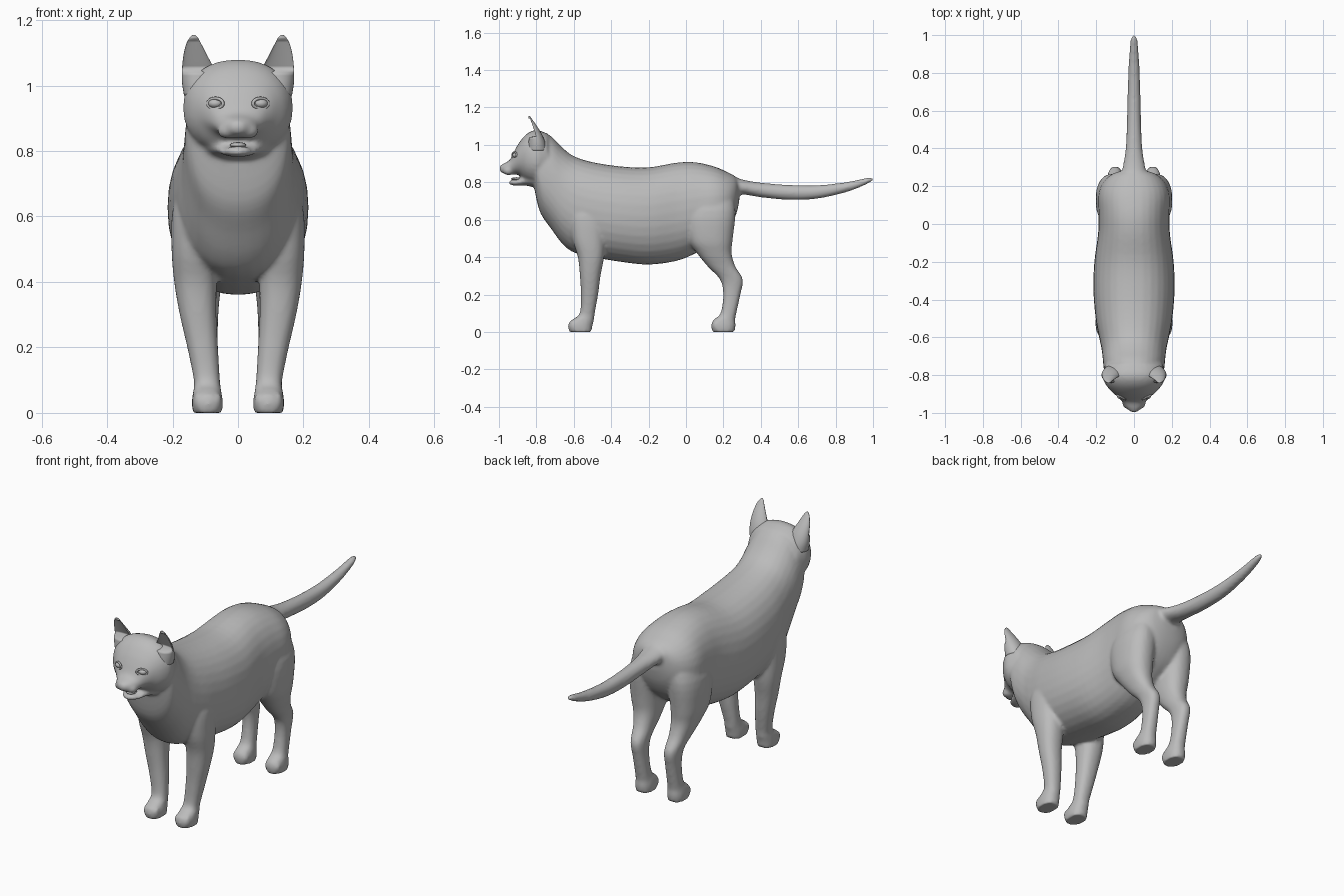
import bpy, bmesh, math
from mathutils import Vector

if "Cube" in bpy.data.objects:
    bpy.data.objects.remove(bpy.data.objects["Cube"])

fur = bpy.data.materials.new("grey")
fur.diffuse_color = (0.5, 0.5, 0.5, 1)
fur.use_nodes = True
fur.node_tree.nodes["Principled BSDF"].inputs["Base Color"].default_value = fur.diffuse_color


def spline(rows, steps):
    """Smooth Catmull-Rom interpolation through rows of numbers."""
    out = []
    for i in range(len(rows) - 1):
        a, b, c, d = (rows[max(i - 1, 0)], rows[i], rows[i + 1],
                      rows[min(i + 2, len(rows) - 1)])
        for k in range(steps):
            t = k / steps
            out.append([0.5 * (2 * q + (r - p) * t + (2 * p - 5 * q + 4 * r - s) * t * t
                               + (3 * q - p - 3 * r + s) * t ** 3)
                        for p, q, r, s in zip(a, b, c, d)])
    return out + [list(rows[-1])]


def finish(bm, name):
    bmesh.ops.recalc_face_normals(bm, faces=bm.faces)
    for f in bm.faces:
        f.smooth = True
    mesh = bpy.data.meshes.new(name)
    bm.to_mesh(mesh)
    bm.free()
    mesh.materials.append(fur)
    ob = bpy.data.objects.new(name, mesh)
    bpy.context.collection.objects.link(ob)
    return ob


def loft(name, rings, power=2.0, sides=32, steps=4):
    """rings: functions-free list of (centre xyz, u axis radius, v radius, upright flag)."""
    bm = bmesh.new()
    loops = []
    for x, y, z, ru, rv, upright in spline(rings, steps):
        loop = []
        for k in range(sides):
            a = 2 * math.pi * k / sides
            c, s = math.cos(a), math.sin(a)
            u = ru * math.copysign(abs(c) ** (2 / power), c)
            v = rv * math.copysign(abs(s) ** (2 / power), s)
            loop.append(bm.verts.new((x + u, y, z + v) if upright > .5 else (x + u, y + v, z)))
        loops.append(loop)
    for a, b in zip(loops, loops[1:]):
        for k in range(sides):
            j = (k + 1) % sides
            bm.faces.new((a[k], a[j], b[j], b[k]))
    bm.faces.new(loops[0])
    bm.faces.new(loops[-1])
    return finish(bm, name)


def along_y(name, rows, power=2.0):
    """rows: y, top z, bottom z, half width."""
    return loft(name, [(0, y, (t + b) / 2, w, (t - b) / 2, 1) for y, t, b, w in rows], power)


def along_z(name, rows, side, power=2.0):
    """rows: z, centre x, centre y, x radius, y radius."""
    return loft(name, [(side * x, y, z, rx, ry, 0) for z, x, y, rx, ry in rows], power)


def ball(name, centre, radii):
    bm = bmesh.new()
    bmesh.ops.create_uvsphere(bm, u_segments=24, v_segments=16, radius=1)
    for v in bm.verts:
        v.co = Vector([c + r * p for c, r, p in zip(centre, radii, v.co)])
    return finish(bm, name)


# Torso and neck
parts = [along_y("body", [
    (-.81, 1.06, .76, .14), (-.78, 1.075, .64, .158), (-.72, 1.045, .55, .165),
    (-.66, .985, .47, .172), (-.6, .94, .425, .185), (-.5, .908, .40, .203),
    (-.35, .885, .375, .215), (-.2, .88, .36, .21), (-.05, .905, .38, .19),
    (.05, .907, .42, .188), (.15, .885, .48, .19), (.22, .855, .54, .165),
    (.265, .83, .62, .115), (.285, .80, .70, .05)], 2.2)]

# Head, lower jaw, muzzle and nose
parts.append(along_y("head", [
    (-.74, 1.06, .80, .15), (-.80, 1.08, .785, .168), (-.85, 1.06, .80, .15),
    (-.89, 1.015, .835, .115), (-.915, .972, .842, .088), (-.94, .922, .842, .064),
    (-.97, .903, .845, .045), (-.988, .893, .853, .026), (-.998, .882, .865, .01)], 2.2))
parts.append(along_y("jaw", [
    (-.80, .86, .77, .11), (-.86, .835, .783, .075), (-.90, .815, .782, .055),
    (-.93, .815, .784, .038), (-.945, .808, .79, .018)]))
parts.append(ball("nose", (0, -.98, .882), (.02, .017, .012)))
for s in (-1, 1):
    parts.append(ball("muzzle", (s * .028, -.948, .862), (.036, .032, .025)))

# Tail
parts.append(along_y("tail", [
    (.18, .86, .70, .09), (.24, .84, .72, .075), (.3, .815, .735, .06), (.4, .798, .72, .044),
    (.55, .786, .706, .037), (.7, .784, .712, .034), (.85, .80, .745, .028),
    (.95, .82, .782, .021), (.985, .828, .80, .015), (1.0, .822, .808, .006)]))

# Legs with paws and toes
for s in (-1, 1):
    parts.append(along_z("front_leg", [
        (.70, .12, -.53, .05, .06), (.62, .13, -.525, .07, .095), (.5, .133, -.52, .07, .088),
        (.4, .13, -.508, .065, .07), (.3, .122, -.512, .056, .055), (.2, .108, -.516, .047, .046),
        (.1, .095, -.528, .04, .04), (.065, .094, -.55, .043, .058),
        (.035, .093, -.565, .047, .065), (.0, .093, -.565, .045, .06)], s, 2.3))
    parts.append(along_z("hind_leg", [
        (.78, .09, .15, .05, .09), (.65, .113, .13, .085, .135), (.5, .118, .13, .08, .12),
        (.42, .113, .152, .066, .092), (.35, .106, .19, .05, .074), (.28, .1, .243, .039, .061),
        (.2, .097, .245, .035, .046), (.1, .095, .227, .037, .042), (.065, .095, .205, .042, .058),
        (.035, .095, .2, .046, .065), (.0, .095, .2, .044, .06)], s, 2.3))
    for paw_x, paw_y in ((.093, -.612), (.095, .153)):
        for dx in (-.03, -.01, .01, .03):
            parts.append(ball("toe", (s * (paw_x + dx), paw_y + abs(dx) * .4, .034),
                              (.013, .022, .03)))

# Fuse everything into one smooth skin
bpy.ops.object.select_all(action='DESELECT')
for p in parts:
    p.select_set(True)
skin = parts[0]
bpy.context.view_layer.objects.active = skin
bpy.ops.object.join()
skin.name = "cat_body"
mod = skin.modifiers.new("fuse", 'REMESH')
mod.mode = 'VOXEL'
mod.voxel_size = .009
mod.use_smooth_shade = True
mod = skin.modifiers.new("soften", 'SMOOTH')
mod.factor = .5
mod.iterations = 5

for s in (-1, 1):
    # Ears, with the front side hollowed
    ear = along_z("ear", [
        (.97, .115, -.795, .05, .05), (1.01, .119, -.797, .052, .045),
        (1.05, .122, -.803, .049, .036), (1.09, .13, -.815, .037, .025),
        (1.125, .135, -.828, .024, .014), (1.147, .135, -.836, .012, .007),
        (1.155, .135, -.84, .003, .003)], s)
    for v in ear.data.vertices:
        z = v.co.z
        axis = -.803 - max(0, z - 1.05) * .34
        if v.co.y < axis and 1.04 < z < 1.14:
            v.co.y = axis - (v.co.y - axis) * .35

    # Eyes with raised lids
    ball("eye", (s * .069, -.908, .945), (.022, .02, .015))
    bm = bmesh.new()
    grid = [[bm.verts.new((s * .069 + (.023 + .005 * math.cos(b)) * math.cos(a),
                           -.917 + .005 * math.sin(b) + .012 * math.cos(a) * s,
                           .945 + (.016 + .005 * math.cos(b)) * math.sin(a)))
             for b in [k * math.pi / 4 for k in range(8)]]
            for a in [k * math.pi / 12 for k in range(24)]]
    for i in range(24):
        for j in range(8):
            bm.faces.new((grid[i][j], grid[i - 1][j], grid[i - 1][j - 1], grid[i][j - 1]))
    finish(bm, "eyelid")

# Tongue
ball("tongue", (0, -.905, .818), (.025, .03, .009))
